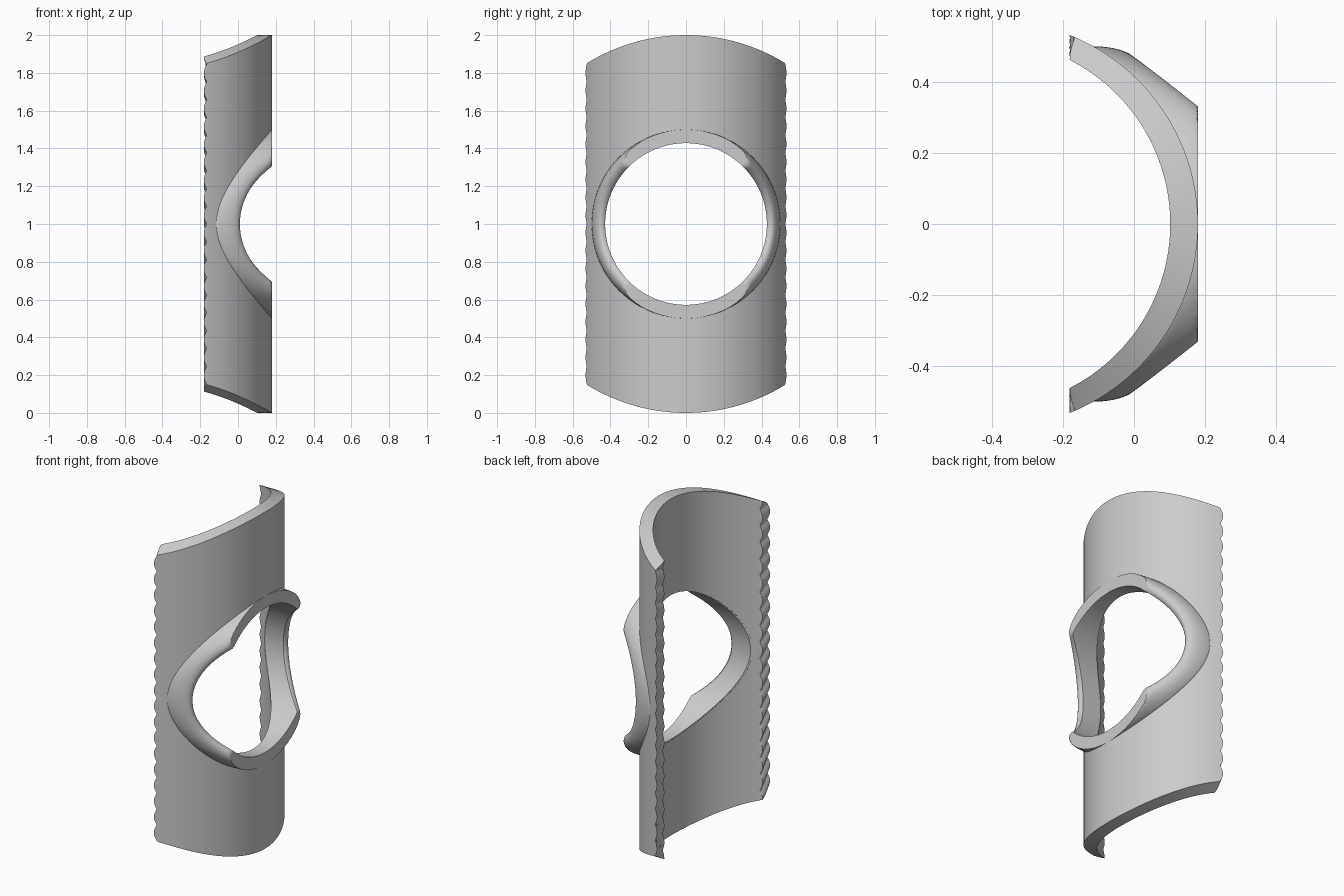
import bpy, bmesh, math
from math import sin, cos, sqrt, pi

if "Cube" in bpy.data.objects:
    bpy.data.objects.remove(bpy.data.objects["Cube"])

# Material
grey = bpy.data.materials.new("plain_grey")
grey.use_nodes = True
colour = (0.6, 0.6, 0.6, 1)
grey.diffuse_color = colour
grey.node_tree.nodes["Principled BSDF"].inputs["Base Color"].default_value = colour

# Shell dimensions: outer and inner arcs with a vertical axis
OUT_R, OUT_X = 0.572, -0.392
IN_R, IN_X = 0.518, -0.416
BACK, FRONT = -0.181, 0.18
BORE, RIM = 0.428, 0.5


def outer_x(y):
    return OUT_X + sqrt(OUT_R ** 2 - y * y)


def inner_x(y):
    return IN_X + sqrt(IN_R ** 2 - y * y)


def finish(name, bm):
    bmesh.ops.recalc_face_normals(bm, faces=bm.faces[:])
    mesh = bpy.data.meshes.new(name)
    bm.to_mesh(mesh)
    bm.free()
    obj = bpy.data.objects.new(name, mesh)
    bpy.context.collection.objects.link(obj)
    mesh.materials.append(grey)
    return obj


def smooth(obj, angle):
    bpy.ops.object.select_all(action="DESELECT")
    obj.select_set(True)
    bpy.context.view_layer.objects.active = obj
    bpy.ops.object.shade_smooth_by_angle(angle=math.radians(angle))


# Curved shell: a closed section with scalloped long edges
def make_shell():
    n, k, rows, teeth = 60, 6, 144, 18

    def arc(r, cx):
        end = math.acos((BACK - cx) / r)
        angles = [end * (2 * i / n - 1) for i in range(n + 1)]
        return [(cx + r * cos(a), r * sin(a), None) for a in angles]

    outer, inner = arc(OUT_R, OUT_X), arc(IN_R, IN_X)

    def cap(a, b):
        return [(BACK, a[1] + (b[1] - a[1]) * j / k, j / k) for j in range(1, k)]

    outer[0], outer[n] = [(*p[:2], 0) for p in (outer[0], outer[n])]
    inner[0], inner[n] = [(*p[:2], 1) for p in (inner[0], inner[n])]
    left = cap(outer[n], inner[n])
    right = [(x, y, 1 - s) for x, y, s in cap(inner[0], outer[0])]
    section = outer + left + inner[::-1] + right

    bm = bmesh.new()
    rings = []
    for row in range(rows + 1):
        v = 2 * row / rows - 1
        ring = []
        for x, y, s in section:
            z = 1 + v * sqrt(1 - y * y)
            if s is not None:
                groove = 0.015 * (1 - abs(sin(pi * (teeth * (v + 1) / 2 + 0.5 * s))))
                x += groove
                y -= math.copysign(0.4 * groove, y)
            ring.append(bm.verts.new((x, y, z)))
        rings.append(ring)
    size = len(section)
    for a, b in zip(rings, rings[1:]):
        for i in range(size):
            j = (i + 1) % size
            bm.faces.new((a[i], a[j], b[j], b[i]))
    for ring in (rings[0], rings[-1]):
        for i in range(1, n - 1):
            m = 2 * n + k - i
            bm.faces.new((ring[i], ring[i + 1], ring[m - 1], ring[m]))
        bm.faces.new(ring[n - 1:n + k + 2])
        bm.faces.new(ring[2 * n + k - 1:] + ring[:2])
    return finish("curved_shell", bm)


# Raised rim: rounded profile swept round the opening, trimmed flat in front
def make_rim():
    steps, round_steps, crest_r = 192, 14, 0.45
    bm = bmesh.new()
    rings = []
    for i in range(steps):
        t = 2 * pi * i / steps
        c, s = cos(t), sin(t)
        foot = outer_x(RIM * c)
        crest = 0.01 + 1.36 * (crest_r - abs(crest_r * c))
        profile = [(BORE, inner_x(BORE * c)), (BORE, min(FRONT, crest - 0.012)),
                   (0.437, min(FRONT, crest - 0.003))]
        for j in range(round_steps + 1):
            a = pi / 2 * j / round_steps
            r = crest_r + (RIM - crest_r) * sin(a)
            profile.append((r, min(FRONT, foot + (crest - foot) * cos(a))))
        profile += [(RIM - 0.005, foot - 0.02), (0.45, inner_x(0.45 * c) + 0.004)]
        rings.append([bm.verts.new((x, r * c, 1 + r * s)) for r, x in profile])
    size = len(rings[0])
    for i in range(steps):
        a, b = rings[i], rings[(i + 1) % steps]
        for j in range(size):
            m = (j + 1) % size
            bm.faces.new((a[j], a[m], b[m], b[j]))
    return finish("opening_rim", bm)


shell = make_shell()
rim = make_rim()

# Round opening through the shell
bpy.ops.mesh.primitive_cylinder_add(vertices=192, radius=0.434, depth=2,
                                    location=(0, 0, 1), rotation=(0, pi / 2, 0))
cutter = bpy.context.object
cutter.name = "opening_cutter"
cut = shell.modifiers.new("opening", "BOOLEAN")
cut.operation = "DIFFERENCE"
cut.solver = "EXACT"
cut.object = cutter
bpy.context.view_layer.objects.active = shell
bpy.ops.object.modifier_apply(modifier=cut.name)
bpy.data.objects.remove(cutter)

smooth(shell, 35)
smooth(rim, 35)
